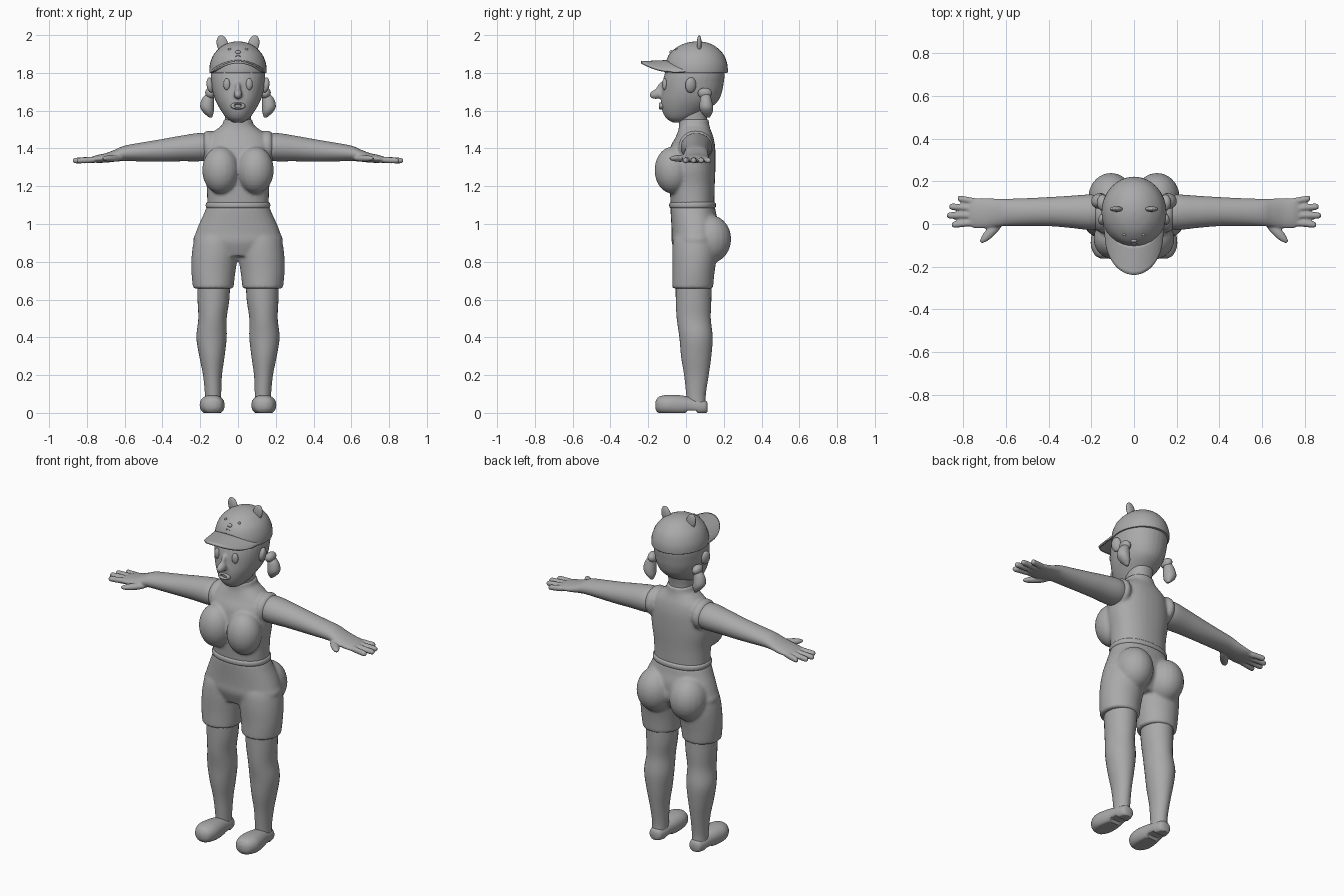
import bpy, bmesh, math
from mathutils import Matrix, Euler, Vector

cube = bpy.data.objects.get("Cube")
if cube:
    bpy.data.objects.remove(cube, do_unlink=True)

grey = bpy.data.materials.new("plain_grey")
grey.use_nodes = True
grey.diffuse_color = (0.4, 0.4, 0.4, 1)
grey.node_tree.nodes["Principled BSDF"].inputs["Base Color"].default_value = (0.4, 0.4, 0.4, 1)


def curve_point(a, b, c, d, t):
    """Smooth interpolation between rings b and c."""
    return [0.5 * (2 * q + (r - p) * t + (2 * p - 5 * q + 4 * r - s) * t * t
                   + (3 * q - p - 3 * r + s) * t ** 3) for p, q, r, s in zip(a, b, c, d)]


def loft(bm, axis, rings, sides=32, steps=5, power=0.9):
    """Skin rounded rings (position, centre u, centre v, radius u, radius v) along an axis."""
    dense, last = [], len(rings) - 1
    for i in range(last):
        quad = rings[max(i - 1, 0)], rings[i], rings[i + 1], rings[min(i + 2, last)]
        dense += [curve_point(*quad, j / steps) for j in range(steps)]
    dense.append(rings[-1])
    loops = []
    for t, u, v, ru, rv in dense:
        loop = []
        for k in range(sides):
            c, s = math.cos(math.tau * k / sides), math.sin(math.tau * k / sides)
            a = u + ru * math.copysign(abs(c) ** power, c)
            b = v + rv * math.copysign(abs(s) ** power, s)
            loop.append(bm.verts.new({"X": (t, a, b), "Y": (a, t, b), "Z": (a, b, t)}[axis]))
        loops.append(loop)
    for lo, hi in zip(loops, loops[1:]):
        for k in range(sides):
            n = (k + 1) % sides
            bm.faces.new((lo[k], lo[n], hi[n], hi[k]))
    bm.faces.new(loops[0])
    bm.faces.new(loops[-1])


def blob(bm, centre, radii, turn=(0, 0, 0)):
    bmesh.ops.create_uvsphere(bm, u_segments=20, v_segments=14, radius=1,
                              matrix=Matrix.LocRotScale(Vector(centre), Euler(turn), Vector(radii)))


def finish(name, bm, mirror=False, voxel=0, smooth=0):
    """Turn the bmesh into an object, optionally mirrored and fused into one skin."""
    bmesh.ops.recalc_face_normals(bm, faces=bm.faces)
    for f in bm.faces:
        f.smooth = True
    for e in bm.edges:
        e.smooth = e.calc_face_angle(0) < 0.8
    mesh = bpy.data.meshes.new(name)
    bm.to_mesh(mesh)
    bm.free()
    mesh.materials.append(grey)
    obj = bpy.data.objects.new(name, mesh)
    bpy.context.collection.objects.link(obj)
    if mirror:
        obj.modifiers.new("Mirror", "MIRROR").use_mirror_merge = False
    if voxel:
        fuse = obj.modifiers.new("Fuse", "REMESH")
        fuse.mode, fuse.voxel_size, fuse.use_smooth_shade = "VOXEL", voxel, True
        relax = obj.modifiers.new("Relax", "SMOOTH")
        relax.factor, relax.iterations = 0.5, smooth
    return obj


# Legs
bm = bmesh.new()
loft(bm, "Z", [(.04, .132, .055, .042, .05), (.1, .132, .053, .043, .052), (.2, .135, .055, .05, .065),
               (.3, .138, .054, .067, .08), (.4, .14, .053, .08, .088), (.5, .135, .041, .075, .09),
               (.6, .13, .04, .084, .094), (.72, .128, .04, .088, .095)], power=1)
finish("legs", bm, mirror=True)

# Shoes with a flat sole and a gap in front of the heel
bm = bmesh.new()
loft(bm, "Y", [(-.162, .135, .04, .02, .02), (-.145, .135, .042, .048, .042), (-.1, .137, .042, .065, .053),
               (-.04, .135, .04, .062, .054), (.02, .133, .038, .052, .047), (.07, .132, .032, .046, .042),
               (.105, .132, .03, .036, .034), (.115, .132, .03, .018, .018)])
for v in bm.verts:
    v.co.z = max(v.co.z, 0.013 if 0 < v.co.y < 0.056 else 0)
finish("shoes", bm, mirror=True)

# Shorts: hips, two legs and the seat fused together
bm = bmesh.new()
loft(bm, "Z", [(.83, 0, .04, .15, .09), (.9, 0, .05, .234, .125), (.95, 0, .05, .225, .126),
               (1.0, 0, .048, .206, .126), (1.05, 0, .04, .183, .121), (1.095, 0, .035, .164, .118)])
for s in (1, -1):
    loft(bm, "Z", [(.658, s * .131, .035, .107, .108), (.75, s * .13, .04, .117, .112),
                   (.85, s * .12, .047, .124, .12), (.93, s * .105, .05, .12, .115),
                   (1.0, s * .09, .05, .08, .08)], power=1)
    blob(bm, (s * .108, .125, .92), (.106, .115, .128))
finish("shorts", bm, voxel=.008, smooth=8)

# Top: body, bust, shoulders and collar fused together
bm = bmesh.new()
loft(bm, "Z", [(1.09, 0, .035, .163, .115), (1.2, 0, .032, .166, .12), (1.3, 0, .03, .182, .126),
               (1.4, 0, .035, .18, .12), (1.46, 0, .045, .16, .1), (1.5, 0, .045, .115, .085),
               (1.525, 0, .043, .084, .08), (1.555, 0, .042, .076, .078)])
for s in (1, -1):
    blob(bm, (s * .092, -.07, 1.285), (.098, .097, .125))
    blob(bm, (s * .155, .053, 1.41), (.048, .094, .086))
finish("sleeveless_top", bm, voxel=.008, smooth=8)

# Hem band at the waist
bm = bmesh.new()
loft(bm, "Z", [(1.083, 0, .035, .162, .115), (1.09, 0, .035, .17, .123),
               (1.108, 0, .035, .17, .123), (1.116, 0, .035, .162, .115)], steps=3)
finish("waist_hem", bm)

# Arms and hands
bm = bmesh.new()
loft(bm, "X", [(.14, .055, 1.405, .07, .066), (.2, .055, 1.407, .083, .075), (.3, .057, 1.4, .075, .068),
               (.4, .058, 1.39, .068, .06), (.5, .056, 1.382, .065, .051), (.6, .054, 1.374, .064, .041),
               (.65, .052, 1.362, .067, .032), (.7, .05, 1.35, .071, .025), (.75, .05, 1.344, .069, .02),
               (.775, .05, 1.342, .055, .012)], power=1)
for tip, y0, y1 in ((.825, .1, .12), (.865, .07, .082), (.875, .04, .04), (.853, .01, -.004)):
    ends = [(0, .01), (.25, .016), (.6, .016), (.92, .015), (1, .007)]
    loft(bm, "X", [(.72 + (tip - .72) * f, y0 + (y1 - y0) * f, 1.343 - .008 * f, r, r)
                   for f, r in ends], sides=14, steps=3, power=1)
blob(bm, (.665, -.032, 1.347), (.078, .023, .018), (0, 0, -.8))
finish("arms", bm, mirror=True, voxel=.0055, smooth=3)

# Neck
bm = bmesh.new()
loft(bm, "Z", [(1.5, 0, .04, .07, .073), (1.56, 0, .038, .068, .074), (1.63, 0, .04, .072, .085)])
finish("neck", bm)

# Head with nose
bm = bmesh.new()
loft(bm, "Z", [(1.537, 0, -.045, .025, .025), (1.56, 0, -.03, .06, .075), (1.6, 0, -.008, .09, .118),
               (1.65, 0, .018, .118, .151), (1.7, 0, .031, .135, .16), (1.75, 0, .038, .142, .162),
               (1.8, 0, .047, .143, .158), (1.86, 0, .055, .128, .143), (1.92, 0, .055, .085, .095),
               (1.94, 0, .055, .04, .04)], power=.95)
blob(bm, (0, -.152, 1.688), (.023, .043, .026), (.2, 0, 0))
blob(bm, (0, -.128, 1.712), (.015, .03, .045), (-.3, 0, 0))
finish("head", bm, voxel=.007, smooth=5)

# Eyes, ears and hair bands
bm = bmesh.new()
blob(bm, (.06, -.113, 1.74), (.018, .013, .031), (0, 0, .3))
finish("eyes", bm, mirror=True)
bm = bmesh.new()
blob(bm, (.146, .025, 1.735), (.019, .03, .041), (0, .15, .3))
finish("ears", bm, mirror=True)
bm = bmesh.new()
blob(bm, (.147, .1, 1.692), (.026, .038, .03), (0, .4, 0))
finish("hair_bands", bm, mirror=True)

# Pigtails
bm = bmesh.new()
loft(bm, "Z", [(1.7, .14, .1, .01, .01), (1.685, .15, .105, .022, .022), (1.66, .16, .105, .032, .03),
               (1.62, .164, .107, .036, .036), (1.59, .156, .11, .027, .03), (1.563, .145, .115, .007, .01)],
     sides=20, power=1)
finish("pigtails", bm, mirror=True)

# Lips
bpy.ops.mesh.primitive_torus_add(major_radius=.028, minor_radius=.011, major_segments=28, minor_segments=12,
                                 location=(0, -.13, 1.625), rotation=(math.pi / 2, 0, 0))
lips = bpy.context.object
lips.name, lips.scale = "lips", (1, .5, 1.2)
lips.data.materials.append(grey)
for p in lips.data.polygons:
    p.use_smooth = True

# Cap dome with a narrow rolled rim
bm = bmesh.new()
loft(bm, "Z", [(1.8, 0, .054, .146, .161), (1.805, 0, .054, .152, .167), (1.85, 0, .055, .148, .163),
               (1.9, 0, .055, .127, .142), (1.94, 0, .057, .087, .099), (1.96, 0, .06, .046, .052),
               (1.967, 0, .06, .008, .01)], power=1)
finish("cap", bm)

# Cap peak, arched from side to side
bm = bmesh.new()
rows = []
for i in range(33):
    s, c = math.sin(math.pi * (i / 32 - .5)), math.cos(math.pi * (i / 32 - .5))
    row = []
    for j in range(9):
        f = j / 8
        x, y = (.142 - .012 * f) * s, (.055 - .115 * f) - (.155 + .023 * f) * c
        row.append(bm.verts.new((x, y, 1.862 - .052 * s * s - .006 * f)))
    rows.append(row)
for a, b in zip(rows, rows[1:]):
    for j in range(8):
        bm.faces.new((a[j], b[j], b[j + 1], a[j + 1]))
peak = finish("cap_peak", bm)
shell = peak.modifiers.new("Thickness", "SOLIDIFY")
shell.thickness, shell.offset = .012, 0

# Round animal ears and small face on the cap
bm = bmesh.new()
blob(bm, (.082, .07, 1.95), (.03, .013, .05), (0, .25, 0))
finish("cap_ears", bm, mirror=True)
bm = bmesh.new()
blob(bm, (.045, -.051, 1.925), (.008, .006, .008))
blob(bm, (.01, -.09, 1.888), (.011, .005, .004), (0, .5, 0))
finish("cap_eyes_and_mouth", bm, mirror=True)
bm = bmesh.new()
blob(bm, (0, -.078, 1.909), (.015, .01, .011))
finish("cap_nose", bm)
